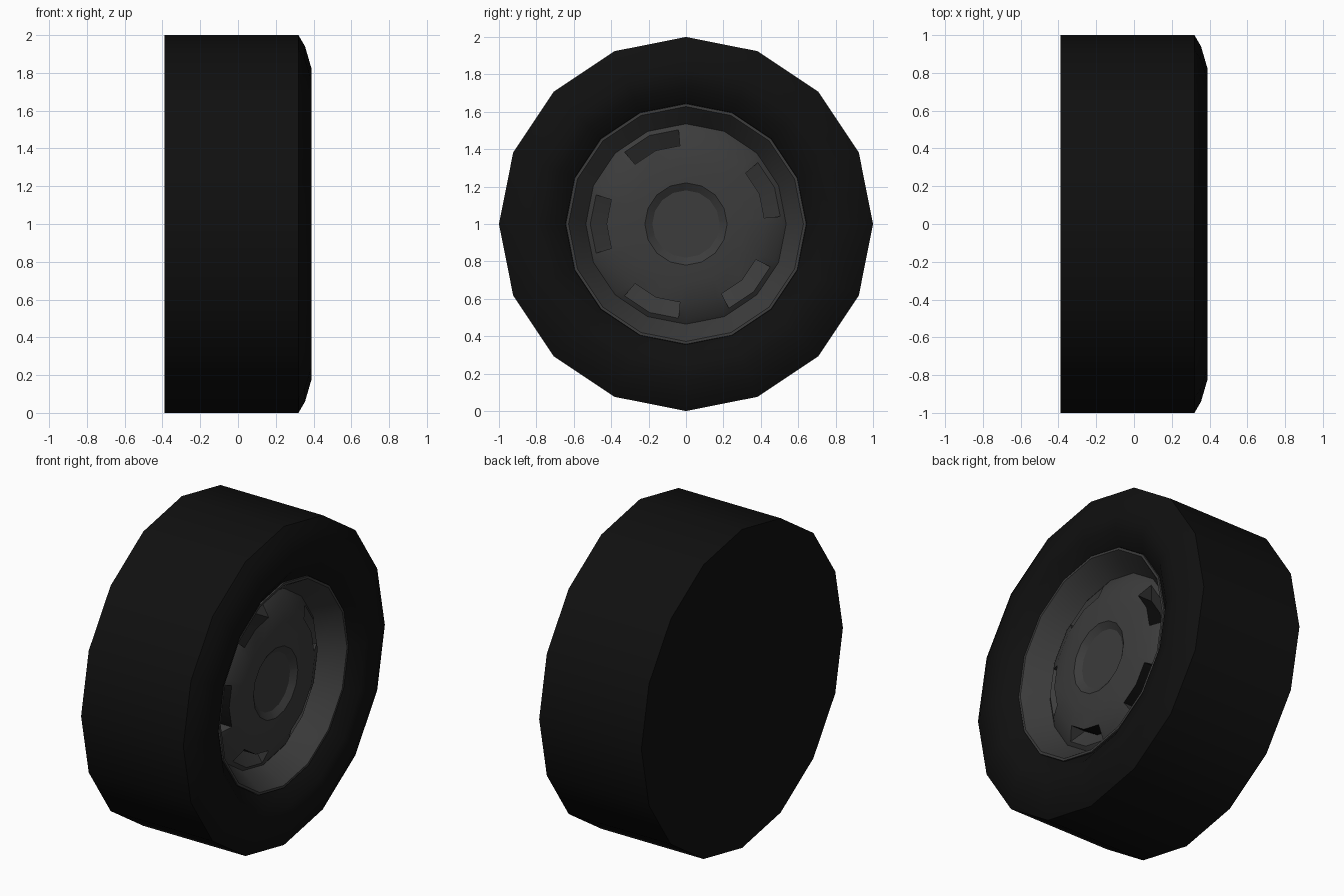
import bpy, bmesh
from math import sin, cos, radians

if "Cube" in bpy.data.objects:
    bpy.data.objects.remove(bpy.data.objects["Cube"])

STEP = 22.5                      # 16-sided wheel
SLOTS = [22.5, 112.5, 180.0, 247.5, 315.0]
HALF = 18.0                      # half angle of a vent slot


def material(name, v):
    m = bpy.data.materials.new(name)
    m.diffuse_color = (v, v, v, 1)
    m.use_nodes = True
    m.node_tree.nodes["Principled BSDF"].inputs["Base Color"].default_value = m.diffuse_color
    return m


RUBBER = material("rubber", 0.005)
METAL = material("dark_metal", 0.045)


def point(x, r, a):
    # point on the 16-gon of circumradius r, axis along x at z = 1
    k = r * cos(radians(STEP / 2)) / cos(radians(a % STEP - STEP / 2))
    return (x, k * cos(radians(a)), 1 + k * sin(radians(a)))


def finish(name, bm, mats, angle=32):
    bmesh.ops.recalc_face_normals(bm, faces=bm.faces)
    me = bpy.data.meshes.new(name)
    bm.to_mesh(me)
    bm.free()
    for m in mats:
        me.materials.append(m)
    me.shade_smooth()
    me.set_sharp_from_angle(angle=radians(angle))
    ob = bpy.data.objects.new(name, me)
    bpy.context.collection.objects.link(ob)
    # make sure visible faces point outward (+x on the outer side)
    return ob


def lathe(bm, profile, angles, skip=lambda i, a: False):
    rings = [[bm.verts.new(point(x, r, a)) for a in angles] for x, r in profile]
    n = len(angles)
    for i in range(len(rings) - 1):
        for j in range(n):
            if not skip(i, angles[j]):
                k = (j + 1) % n
                bm.faces.new((rings[i][j], rings[i][k], rings[i + 1][k], rings[i + 1][j]))
    return rings


SIDES = [i * STEP for i in range(16)]

# tyre with flat closed back
bm = bmesh.new()
rings = lathe(bm, [(-0.39, 1.0), (0.32, 1.0), (0.355, 0.94), (0.39, 0.82),
                   (0.375, 0.73), (0.31, 0.645), (0.10, 0.60)], SIDES)
bm.faces.new(rings[0])
bm.faces.new(rings[-1])
finish("tyre", bm, [RUBBER])

# rim lip and sloping dish wall
bm = bmesh.new()
lathe(bm, [(0.175, 0.535), (0.295, 0.612), (0.318, 0.628), (0.318, 0.643), (0.29, 0.645)], SIDES)
for f in bm.faces:
    f.normal_update()
finish("rim", bm, [METAL])

# domed wheel disc with a recessed hub and five vent slots
angles = sorted(set(SIDES + [(c + s) % 360 for c in SLOTS for s in (-HALF, HALF)]))
SLOT_ROW = 1


def in_slot(a):
    return any(-HALF - 0.01 <= (a - c + 180) % 360 - 180 < HALF - 0.01 for c in SLOTS)


DISC = [(0.175, 0.537), (0.195, 0.512), (0.236, 0.425), (0.256, 0.32),
        (0.262, 0.22), (0.235, 0.18)]
bm = bmesh.new()
rings = lathe(bm, DISC, angles, lambda i, a: i == SLOT_ROW and in_slot(a))
bm.faces.new(rings[-1])
outer, inner = rings[SLOT_ROW], rings[SLOT_ROW + 1]
ix, ir = DISC[SLOT_ROW + 1]
for c in SLOTS:
    idx = [angles.index((c + s) % 360) for s in (-HALF, 0, HALF)]
    # slot floor ramps from the outer edge down to a deep inner edge
    deep = [bm.verts.new(point(ix - 0.10, ir, angles[j])) for j in idx]
    for k in (0, 1):
        a, b = idx[k], idx[k + 1]
        bm.faces.new((outer[a], outer[b], deep[k + 1], deep[k]))
        wall = bm.faces.new((deep[k], deep[k + 1], inner[b], inner[a]))
        wall.material_index = 1
    for k in (0, 2):
        bm.faces.new((outer[idx[k]], deep[k], inner[idx[k]]))
finish("wheel_disc", bm, [METAL, RUBBER], 28)

# open shells: turn faces toward the outer side of the wheel
for name in ("rim", "wheel_disc"):
    me = bpy.data.objects[name].data
    if sum(p.normal.x * p.area for p in me.polygons) < 0:
        me.flip_normals()
